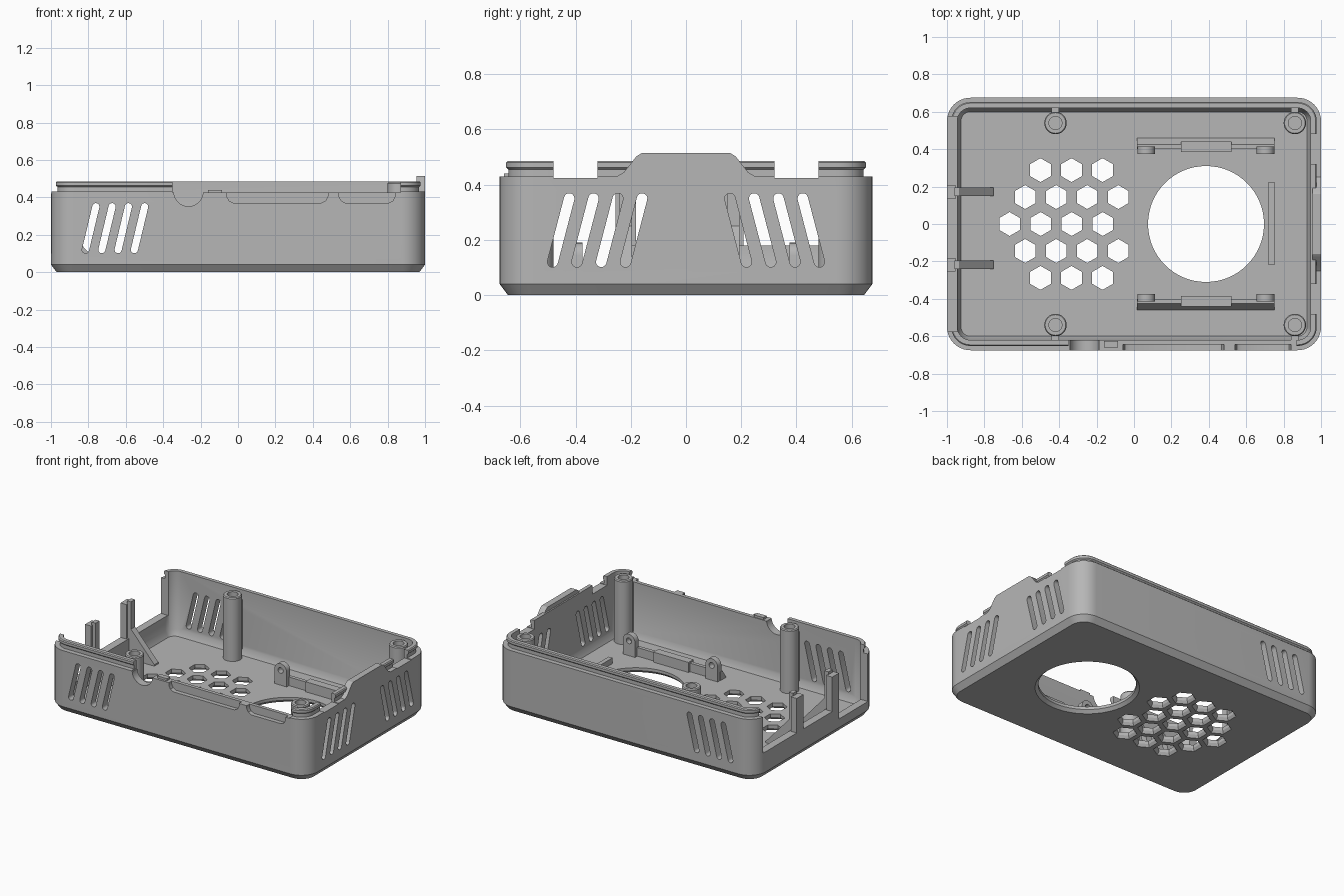
import bpy, bmesh, math
from mathutils import Vector

if "Cube" in bpy.data.objects:
    bpy.data.objects.remove(bpy.data.objects["Cube"], do_unlink=True)

grey = bpy.data.materials.new("plain grey plastic")
grey.use_nodes = True
grey.diffuse_color = (0.47, 0.47, 0.47, 1)
grey.node_tree.nodes["Principled BSDF"].inputs["Base Color"].default_value = grey.diffuse_color

HX, HY, FLOOR = 1.0, 0.675, 0.04
parts = []


def loft(name, rings, closed=False):
    """Skin a list of point rings; cap the ends unless closed."""
    bm = bmesh.new()
    loops = [[bm.verts.new(p) for p in ring] for ring in rings]
    pairs = list(zip(loops, loops[1:])) + ([(loops[-1], loops[0])] if closed else [])
    for a, b in pairs:
        for i in range(len(a)):
            j = (i + 1) % len(a)
            bm.faces.new((a[i], a[j], b[j], b[i]))
    if not closed:
        bm.faces.new(loops[0])
        bm.faces.new(loops[-1])
    bmesh.ops.recalc_face_normals(bm, faces=bm.faces)
    mesh = bpy.data.meshes.new(name)
    bm.to_mesh(mesh)
    bm.free()
    mesh.materials.append(grey)
    obj = bpy.data.objects.new(name, mesh)
    bpy.context.collection.objects.link(obj)
    return obj


def prism(name, profile, axis, lo, hi):
    """Extrude a 2D profile along one axis."""
    def place(u, v, w):
        return {"x": (w, u, v), "y": (u, w, v), "z": (u, v, w)}[axis]
    return loft(name, [[place(u, v, w) for u, v in profile] for w in (lo, hi)])


def box(name, x0, x1, y0, y1, z0, z1):
    return prism(name, [(x0, y0), (x1, y0), (x1, y1), (x0, y1)], "z", z0, z1)


def circle(cx, cy, r, n=32, turn=0.0):
    return [(cx + r * math.cos(turn + math.tau * i / n),
             cy + r * math.sin(turn + math.tau * i / n)) for i in range(n)]


def turned(name, cx, cy, levels, n=32, turn=0.0, closed=False):
    """Stack of circles given as (radius, height)."""
    return loft(name, [[(x, y, z) for x, y in circle(cx, cy, r, n, turn)] for r, z in levels], closed)


def rounded_ring(inset, z, steps=10):
    r = max(0.125 - inset, 0.03)
    ring = []
    for q, (sx, sy) in enumerate([(1, 1), (-1, 1), (-1, -1), (1, -1)]):
        cx, cy = sx * (HX - inset - r), sy * (HY - inset - r)
        for i in range(steps + 1):
            a = math.pi / 2 * (q + i / steps)
            ring.append((cx + r * math.cos(a), cy + r * math.sin(a), z))
    return ring


def cut(target, cutters):
    """Subtract each cutter, bake the result and drop the cutters."""
    for c in cutters:
        c.hide_render = True
        m = target.modifiers.new("cut", "BOOLEAN")
        m.operation, m.solver, m.object = "DIFFERENCE", "EXACT", c
    deps = bpy.context.evaluated_depsgraph_get()
    deps.update()
    baked = bpy.data.meshes.new_from_object(target.evaluated_get(deps))
    target.modifiers.clear()
    target.data = baked
    for c in cutters:
        bpy.data.objects.remove(c, do_unlink=True)


def keep(obj):
    parts.append(obj)
    return obj


def slot(bottom, top, axis, lo, hi):
    """Slanted vent with round ends."""
    a, b, r = Vector((bottom, 0.12)), Vector((top, 0.35)), 0.019
    d = (b - a).normalized()
    base = math.atan2(d.y, d.x)
    pts = []
    for centre, start in ((b, base - math.pi / 2), (a, base + math.pi / 2)):
        for i in range(9):
            t = start + math.pi * i / 8
            pts.append((centre.x + r * math.cos(t), centre.y + r * math.sin(t)))
    return prism("vent_cutter", pts, axis, lo, hi)


# Tray shell with bottom chamfer, stepped rim and hollow inside
shell = keep(loft("case_shell", [rounded_ring(d, z) for d, z in (
    (0.03, 0), (0, 0.04), (0, 0.43), (0.032, 0.43), (0.032, 0.455), (0.023, 0.463),
    (0.023, 0.48), (0.029, 0.486), (0.055, 0.486), (0.055, 0.08), (0.075, FLOOR))]))

cutters = []
# Fan opening and honeycomb grille, both flared underneath
cutters.append(turned("fan_cutter", 0.385, 0, ((0.34, -0.01), (0.31, 0.02), (0.31, 0.1)), 64))
for row, (count, first) in enumerate(((3, -0.5), (4, -0.582), (4, -0.665), (4, -0.582), (3, -0.5))):
    for i in range(count):
        cutters.append(turned("hex_cutter", first + 0.166 * i, 0.144 * (2 - row),
                              ((0.085, -0.01), (0.064, 0.018), (0.064, 0.1)), 6, math.pi / 6))
# Vents through front and back, and two mirrored groups on the left end
for i in range(4):
    cutters.append(slot(-0.815 + 0.087 * i, -0.76 + 0.087 * i, "y", -0.8, 0.8))
    for s in (-1, 1):
        cutters.append(slot(s * (-0.483 + 0.088 * i), s * (-0.423 + 0.088 * i), "x", 0.9, 1.1))
# Open end with two sill heights
cutters.append(box("end_cutter", -1.1, -0.9, -0.575, 0.575, 0.18, 0.6))
cutters.append(box("low_end_cutter", -1.1, -0.9, -0.575, -0.22, 0.1, 0.3))
# Rim gaps on the front and the left end
cutters.append(box("front_rim_cutter", -0.35, 0.87, -0.8, -0.59, 0.425, 0.6))
for s in (-1, 1):
    cutters.append(box("side_rim_cutter", 0.9, 1.1, s * 0.4 - 0.08, s * 0.4 + 0.08, 0.425, 0.6))
# Round cable notch and shallow connector recesses
cutters.append(prism("notch_cutter", circle(-0.265, 0.43, 0.078), "y", -0.8, -0.59))
for x0, x1 in ((-0.06, 0.48), (0.54, 0.84)):
    cutters.append(prism("recess_cutter", [(x0, 0.5), (x0, 0.405), (x0 + 0.012, 0.382), (x0 + 0.035, 0.37),
                         (x1 - 0.035, 0.37), (x1 - 0.012, 0.382), (x1, 0.405), (x1, 0.5)], "y", -0.8, -0.645))
cut(shell, cutters)

# Raised tongue on the left end wall and a small front tab
keep(prism("end_tongue", [(-0.27, 0.41), (0.27, 0.41), (0.25, 0.43), (0.225, 0.445), (0.18, 0.502), (0.16, 0.515),
                          (-0.16, 0.515), (-0.18, 0.502), (-0.225, 0.445), (-0.25, 0.43)], "x", 0.955, 1.0))
keep(box("front_tab", -0.16, -0.085, -0.66, -0.625, 0.4, 0.44))

# Hollow screw posts tied to the walls
for x in (-0.42, 0.86):
    for s in (-1, 1):
        y = s * 0.54
        keep(turned("screw_post", x, y, ((0.06, 0.03), (0.06, 0.475), (0.055, 0.482),
                                         (0.035, 0.482), (0.035, 0.03)), closed=True))
        ya, yb = sorted((y + s * 0.055, s * 0.63))
        keep(box("post_rib", x - 0.02, x + 0.02, ya, yb, 0.03, 0.42))

# Uprights at the open end, each with a sloping brace
for y in (0.172, -0.218):
    keep(box("end_upright", -1.0, -0.955, y - 0.037, y + 0.037, 0.05, 0.42))
    keep(prism("upright_brace", [(-0.96, 0.03), (-0.75, 0.03), (-0.75, 0.05), (-0.93, 0.25),
                                 (-0.93, 0.44), (-0.96, 0.44)], "y", y - 0.022, y + 0.022))

# Fan brackets: wedge rail, centre block and drilled ears
for s in (-1, 1):
    keep(prism("bracket_rail", [(s * 0.46, 0.03), (s * 0.46, 0.045), (s * 0.425, 0.1),
                                (s * 0.40, 0.1), (s * 0.40, 0.03)], "x", 0.015, 0.75))
    ya, yb = sorted((s * 0.385, s * 0.44))
    keep(box("bracket_block", 0.25, 0.52, ya, yb, 0.03, 0.11))
    ya, yb = sorted((s * 0.375, s * 0.415))
    for x in (0.065, 0.703):
        outline = [(x + 0.047, 0.03)] + [(x + 0.047 * math.cos(math.pi * i / 12),
                   0.143 + 0.047 * math.sin(math.pi * i / 12)) for i in range(13)] + [(x - 0.047, 0.03)]
        ear = keep(prism("bracket_ear", outline, "y", ya, yb))
        cut(ear, [prism("ear_cutter", circle(x, 0.143, 0.02, 20), "y", ya - 0.1, yb + 0.1)])
keep(box("fan_stop", 0.72, 0.75, -0.22, 0.225, 0.03, 0.08))

# Smooth curves, keep edges sharp
bpy.ops.object.select_all(action="DESELECT")
for p in parts:
    p.select_set(True)
bpy.context.view_layer.objects.active = shell
bpy.ops.object.shade_smooth_by_angle(angle=math.radians(30))
